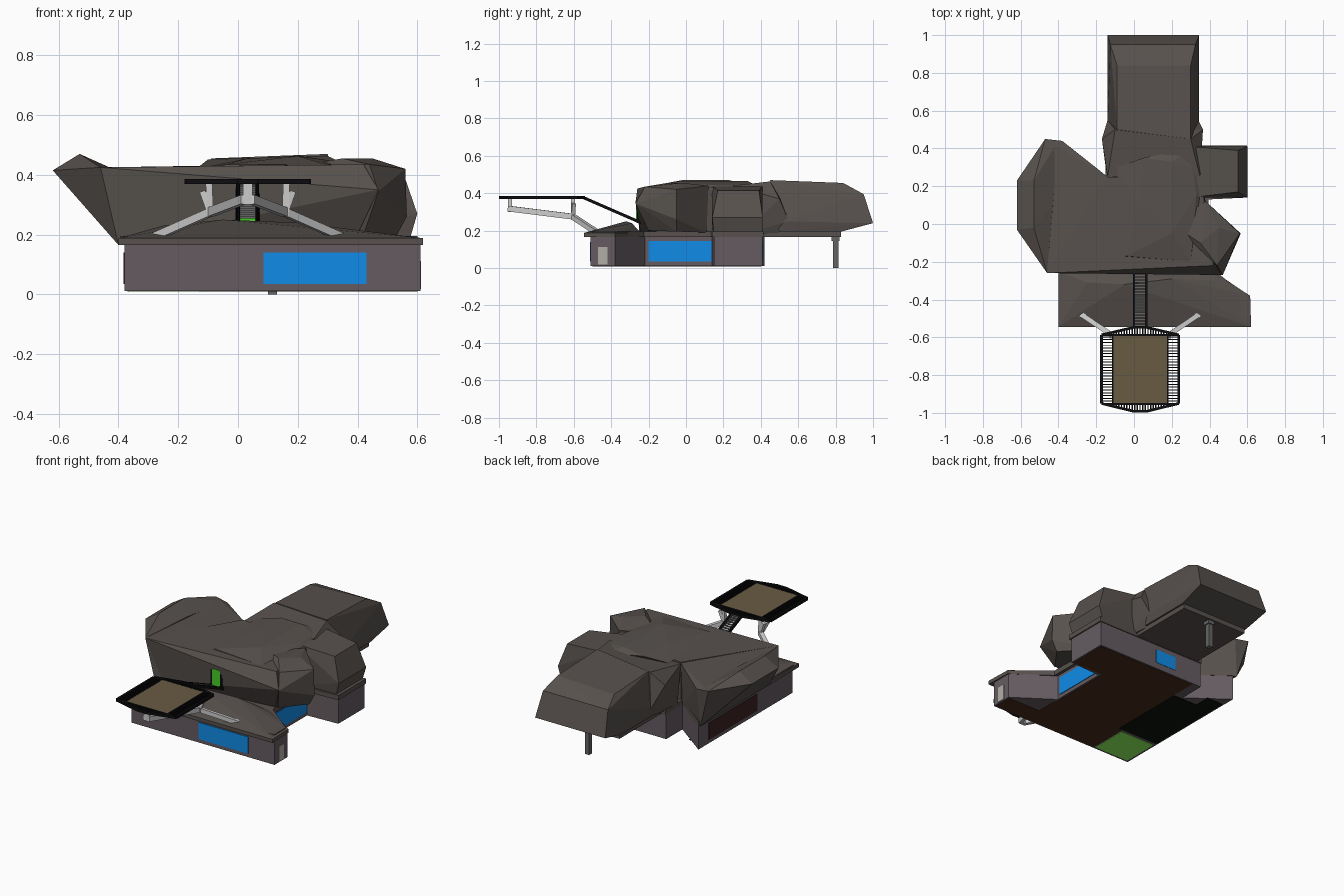
import bpy, bmesh
from mathutils import Vector


def mat(name, r, g, b):
    m = bpy.data.materials.new(name)
    m.diffuse_color = (r, g, b, 1)
    return m


ROOF = mat("roof_stone", .095, .082, .074)
WALL = mat("wall_plaster", .13, .105, .12)
GLASS = mat("blue_glass", .005, .26, .8)
RED = mat("dark_red_glass", .045, .015, .017)
BLACK = mat("black_metal", .004, .004, .005)
STEEL = mat("light_steel", .6, .6, .6)
GREY = mat("post_grey", .13, .13, .13)
TAN = mat("tan_deck", .14, .105, .055)
DOOR = mat("door_beige", .45, .43, .38)
GREEN = mat("green", .06, .6, .02)
GREEN_FLOOR = mat("green_floor_light", .3, 1, .12)
BROWN = mat("brown_floor", .07, .025, .01)
DARK = mat("dark_floor", .004, .006, .003)


def finish(bm, name, m):
    bmesh.ops.recalc_face_normals(bm, faces=bm.faces[:])
    me = bpy.data.meshes.new(name)
    bm.to_mesh(me)
    bm.free()
    me.materials.append(m)
    ob = bpy.data.objects.new(name, me)
    bpy.context.collection.objects.link(ob)
    return ob


def hull(name, pts, m=ROOF):
    """Faceted stone volume: convex hull of its corner points."""
    bm = bmesh.new()
    for p in pts:
        bm.verts.new(p)
    bmesh.ops.convex_hull(bm, input=bm.verts[:])
    loose = [v for v in bm.verts if not v.link_faces]
    bmesh.ops.delete(bm, geom=loose, context='VERTS')
    bmesh.ops.dissolve_limit(bm, angle_limit=.03, verts=bm.verts[:], edges=bm.edges[:])
    return finish(bm, name, m)


def prism(name, outline, z0, z1, m):
    bm = bmesh.new()
    n = len(outline)
    lo = [bm.verts.new((x, y, z0)) for x, y in outline]
    hi = [bm.verts.new((x, y, z1)) for x, y in outline]
    bm.faces.new(lo)
    bm.faces.new(hi)
    for i in range(n):
        j = (i + 1) % n
        bm.faces.new((lo[i], lo[j], hi[j], hi[i]))
    return finish(bm, name, m)


def boxes(name, m, *dims):
    """Boxes given as x0, x1, y0, y1, z0, z1, joined in one object."""
    bm = bmesh.new()
    for d in dims:
        for v in bmesh.ops.create_cube(bm, size=1)['verts']:
            v.co = [(d[2 * k] + d[2 * k + 1]) / 2 + v.co[k] * (d[2 * k + 1] - d[2 * k])
                    for k in range(3)]
    return finish(bm, name, m)


def beams(name, m, segs):
    """Square bars; each segment is (start, end, width, height)."""
    bm = bmesh.new()
    for a, b, w, h in segs:
        a, b = Vector(a), Vector(b)
        d = b - a
        y = d.normalized()
        up = Vector((0, 0, 1)) if abs(y.z) < .95 else Vector((0, 1, 0))
        x = y.cross(up).normalized()
        z = x.cross(y)
        for v in bmesh.ops.create_cube(bm, size=1)['verts']:
            c = v.co.copy()
            v.co = (a + b) / 2 + x * c.x * w + y * c.y * d.length + z * c.z * h
    return finish(bm, name, m)


# Ground floor walls, openings and floor patches
foot = [(-.38, -.51), (.61, -.51), (.61, -.38), (.38, -.22), (.38, .14), (.59, .15),
        (.59, .41), (-.15, .41), (-.15, .25), (-.38, .42)]
prism("ground_floor_walls", foot, .012, .168, WALL)
skirt = [(-.395, -.5), (.6, -.5), (.6, -.385), (.4, -.225), (.395, .13), (.597, .14),
         (.597, .415), (-.15, .415), (-.15, .25), (-.39, .43)]
prism("eaves_slab", skirt, .165, .195, ROOF)
boxes("front_window", GLASS, (.085, .43, -.514, -.505, .035, .14))
boxes("right_window", GLASS, (.375, .384, -.2, .135, .035, .145))
boxes("back_window", GLASS, (.04, .18, .405, .412, .05, .135))
boxes("left_window", RED, (-.383, -.375, -.16, .32, .035, .14))
boxes("side_door", DOOR, (.6, .613, -.47, -.42, .018, .112))
boxes("brown_floor", BROWN, (-.09, .37, -.25, .4, .009, .014), (-.12, .6, -.5, -.385, .009, .014),
      (-.12, .38, -.385, -.25, .009, .014), (.37, .58, .16, .4, .009, .014))
boxes("dark_floor", DARK, (-.37, -.095, -.245, .24, .009, .014), (-.37, -.26, .24, .34, .009, .014))
boxes("green_floor", GREEN_FLOOR, (-.365, -.13, -.495, -.265, .009, .014))

# Low front roof with a broken ridge
eave = [(-.4, -.545), (.62, -.545), (.615, -.38), (.4, -.24), (-.4, -.25)]
hull("front_roof", [(x, y, z) for x, y in eave for z in (.165, .188)] +
     [(-.25, -.31, .23), (-.05, -.32, .25), (.2, -.29, .24), (.43, -.3, .207)])

# Upper storey stone volumes
hull("main_body", [(-.46, -.26, .425), (-.04, -.215, .428), (.42, -.22, .435), (.47, -.27, .35),
                   (-.4, -.25, .3), (-.4, -.24, .17), (.1, -.215, .23), (.4, -.2, .2),
                   (-.14, .25, .43), (.36, .2, .43), (-.14, .25, .17), (.36, .2, .17)])
hull("wing_root", [(-.46, -.26, .425), (-.47, .45, .412), (-.38, .44, .4), (-.14, .25, .425),
                   (-.1, -.2, .425), (-.4, -.25, .165), (-.4, .43, .165), (-.15, .25, .165),
                   (-.1, -.2, .2)])
hull("left_wing", [(-.62, -.03, .415), (-.62, .23, .415), (-.53, -.02, .47), (-.53, .23, .47),
                   (-.46, -.26, .425), (-.47, .45, .412), (-.4, .44, .403), (-.43, .1, .425),
                   (-.4, -.25, .165), (-.4, .43, .165)])
hull("right_prow", [(.47, -.27, .345), (.44, -.22, .435), (.45, -.02, .455), (.35, -.1, .455),
                    (.56, -.05, .42), (.565, -.05, .26), (.38, .12, .44), (.39, .11, .19),
                    (.42, -.2, .2), (.53, -.05, .195), (.2, 0, .43), (.2, 0, .2)])
hull("right_block_roof", [(.55, .17, .415), (.55, .39, .415), (.6, .14, .27), (.6, .41, .27),
                          (.575, .15, .185), (.575, .41, .185), (.3, .14, .44), (.3, .41, .44),
                          (.3, .14, .185), (.3, .41, .185)])
hull("raised_roof", [(-.06, -.17, .428), (-.04, -.17, .435), (.3, -.2, .433), (.03, .12, .455),
                     (.2, -.05, .463), (.33, .15, .445), (.2, .33, .465), (.31, .3, .445),
                     (.05, .35, .455), (-.09, .3, .43), (.37, .2, .42), (.3, .4, .43)])
hull("rear_neck", [(-.14, .25, .42), (-.17, .45, .37), (-.1, .5, .452), (.3, .45, .463), (.365, .5, .37),
                   (.35, .25, .44), (-.14, .55, .25), (.34, .55, .25), (-.15, .3, .18),
                   (.35, .3, .18), (-.12, .53, .19), (.32, .53, .19)])
hull("rear_volume", [(-.09, .5, .455), (.3, .45, .47), (.3, .84, .455), (-.09, .84, .44),
                     (-.125, .95, .395), (.325, .95, .395), (-.14, 1, .24), (.345, 1, .24),
                     (-.14, .53, .25), (.345, .53, .25), (-.13, .83, .195), (.335, .83, .195),
                     (-.13, .5, .195), (.335, .5, .195)])
boxes("rear_soffit", ROOF, (-.12, .325, .38, .83, .166, .2))
boxes("rear_post", GREY, (.1, .13, .785, .815, 0, .165), (.093, .137, .778, .822, .145, .167))

# Landing platform: deck, rim and gratings
CX = .0325
rim = [(-.172, -.587), (0, -.547), (.065, -.547), (.237, -.587),
       (.237, -.95), (.065, -.992), (0, -.992), (-.172, -.95)]
boxes("platform_deck", TAN, (-.11, .175, -.95, -.587, .372, .384))
segs = [((*p, .378), (*rim[(i + 1) % 8], .378), .014, .016) for i, p in enumerate(rim)]
for x in (-.113, .178):
    segs.append(((x, -.95, .378), (x, -.587, .378), .008, .015))
for y in (-.587, -.952):
    segs.append(((-.172, y, .378), (.237, y, .378), .01, .015))
beams("platform_rim", BLACK, segs)
slats = []
for i in range(24):
    y = -.938 + i * .0148
    for x0, x1 in ((-.172, -.113), (.178, .237)):
        slats.append((x0, x1, y - .0025, y + .0025, .372, .382))
for i in range(27):
    x = -.15 + i * .014
    reach = .04 * min(1, (.2025 - abs(x - CX)) / .17)
    for y, s in ((-.587, 1), (-.95, -1)):
        a, b = sorted((y, y + s * reach))
        slats.append((x - .0035, x + .0035, a, b, .374, .38))
boxes("platform_gratings", BLACK, *slats)

# Steps from the platform down to the upper doorway
top, low = Vector((0, -.545, .375)), Vector((0, -.235, .24))
steps = [(top + Vector((x, 0, 0)), low + Vector((x, 0, 0)), .012, .016) for x in (.0, .065)]
beams("stair_rails", BLACK, steps)
treads = []
for i in range(20):
    p = top.lerp(low, (i + .5) / 20)
    treads.append((.003, .062, p.y - .0055, p.y + .0055, p.z - .003, p.z + .003))
boxes("stair_treads", GREY, *treads)
boxes("upper_doorway", BLACK, (-.008, .073, -.262, -.2, .24, .365))
boxes("upper_door", GREEN, (.005, .06, -.266, -.2, .245, .36))

# Angled steel struts under the platform, mirrored left and right
legs = [((CX, -.94, .3), (CX, -.94, .374), .032, .022)]
for s in (-1, 1):
    foot_pt = (CX + s * .31, -.48, .193)
    knee = (CX + s * .125, -.605, .275)
    legs += [(foot_pt, knee, .026, .026),
             (knee, (CX + s * .012, -.95, .318), .022, .03),
             ((knee[0], -.605, .26), (CX + s * .13, -.605, .374), .022, .022),
             (knee, (CX + s * .15, -.6, .345), .02, .02)]
beams("platform_struts", STEEL, legs)
